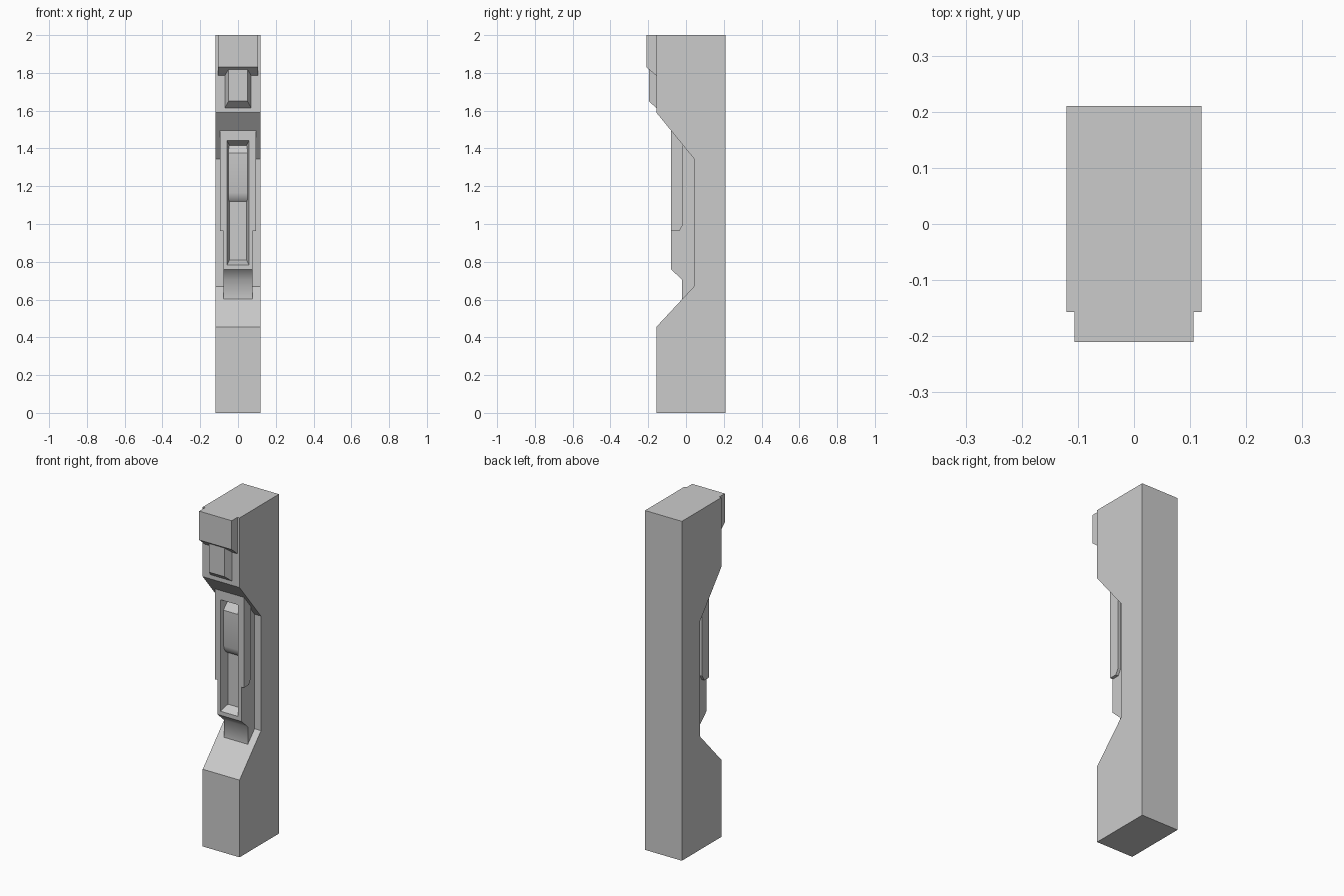
import bpy, bmesh
from math import radians

if "Cube" in bpy.data.objects:
    bpy.data.objects.remove(bpy.data.objects["Cube"])


def finish(name, bm):
    bmesh.ops.recalc_face_normals(bm, faces=bm.faces)
    mesh = bpy.data.meshes.new(name)
    bm.to_mesh(mesh)
    bm.free()
    ob = bpy.data.objects.new(name, mesh)
    bpy.context.collection.objects.link(ob)
    return ob


def loft(name, ring_a, ring_b):
    bm = bmesh.new()
    a = [bm.verts.new(p) for p in ring_a]
    b = [bm.verts.new(p) for p in ring_b]
    bm.faces.new(a)
    bm.faces.new(b)
    n = len(a)
    for i in range(n):
        j = (i + 1) % n
        bm.faces.new((a[i], a[j], b[j], b[i]))
    return finish(name, bm)


def prism(name, x0, x1, profile):
    """Extrude a (y, z) profile from x0 to x1."""
    return loft(name, [(x0, y, z) for y, z in profile], [(x1, y, z) for y, z in profile])


def rect(half_x, z0, z1, y):
    return [(-half_x, y, z0), (half_x, y, z0), (half_x, y, z1), (-half_x, y, z1)]


def smooth(ob, degrees):
    bpy.ops.object.select_all(action='DESELECT')
    ob.select_set(True)
    bpy.context.view_layer.objects.active = ob
    bpy.ops.object.shade_smooth_by_angle(angle=radians(degrees))


# Main column with the recessed front
prism("column", -0.12, 0.12, [
    (0.21, 0), (0.21, 2), (-0.157, 2), (-0.157, 1.59),
    (0.043, 1.345), (0.043, 0.67), (-0.157, 0.455), (-0.157, 0)])

# Cap block at the top of the front, with a sloped underside
prism("cap_block", -0.106, 0.106, [
    (-0.15, 2), (-0.21, 2), (-0.21, 1.83), (-0.157, 1.785), (-0.15, 1.785)])

# Bevelled plate under the cap
loft("bevelled_plate", rect(0.07, 1.615, 1.85, -0.157), rect(0.05, 1.65, 1.85, -0.197))

# Centre panel with a tapered slot cut in its face
panel = prism("centre_panel", -0.078, 0.078, [
    (0.05, 1.496), (-0.08, 1.496), (-0.08, 0.76), (0.05, 0.76)])
d = 0.05 / 0.04
cutter = loft("slot_cutter",
              rect(0.045 + 0.012 * d, 0.81 - 0.025 * d, 1.415 + 0.025 * d, -0.09),
              rect(0.045, 0.81, 1.415, -0.03))
cut = panel.modifiers.new("slot", 'BOOLEAN')
cut.operation = 'DIFFERENCE'
cut.solver = 'EXACT'
cut.object = cutter
bpy.context.view_layer.objects.active = panel
panel.select_set(True)
bpy.ops.object.modifier_apply(modifier=cut.name)
bpy.data.objects.remove(cutter)

# Thin wings on both sides of the panel
for side, label in ((-1, "left"), (1, "right")):
    prism("panel_wing_" + label, side * 0.078, side * 0.095, [
        (-0.08, 1.496), (-0.08, 0.963), (-0.035, 0.963),
        (-0.015, 0.998), (-0.015, 1.496)])

# Tongue below the panel, softly bent
tongue = prism("tongue", -0.078, 0.078, [
    (-0.08, 0.76), (-0.02, 0.705), (-0.02, 0.60), (0.05, 0.60), (0.05, 0.76)])
smooth(tongue, 50)

# Raised slider filling the upper half of the slot
slider = prism("slider", -0.05, 0.05, [
    (-0.02, 1.425), (-0.03, 1.42), (-0.063, 1.375), (-0.063, 1.165),
    (-0.056, 1.143), (-0.045, 1.125), (-0.04, 1.12), (-0.02, 1.12)])
smooth(slider, 25)
